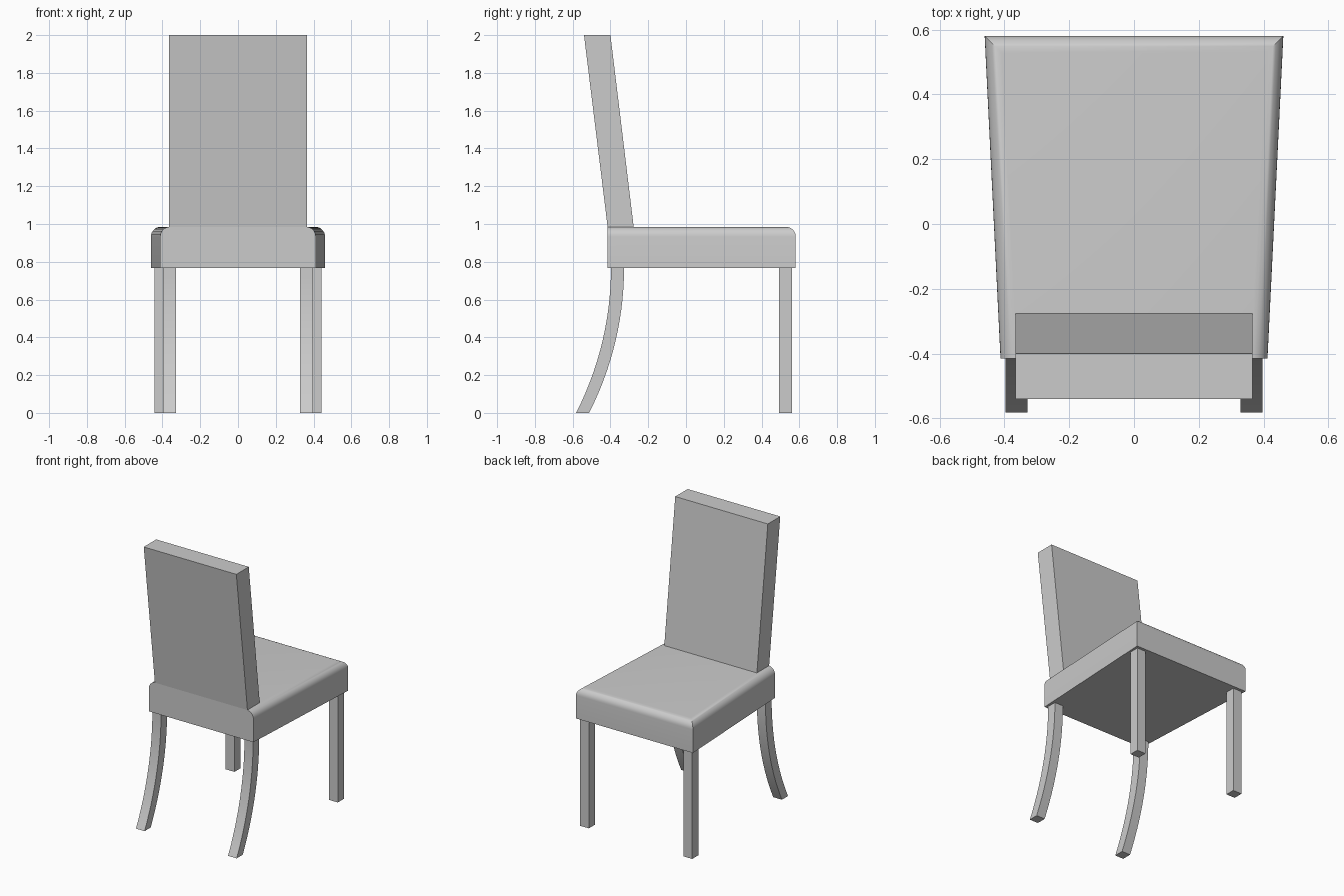
import bpy, bmesh, math

cube = bpy.data.objects.get("Cube")
if cube:
    bpy.data.objects.remove(cube, do_unlink=True)

grey = bpy.data.materials.new("light_grey")
grey.use_nodes = True
grey.diffuse_color = (0.6, 0.6, 0.6, 1)
grey.node_tree.nodes["Principled BSDF"].inputs["Base Color"].default_value = (0.6, 0.6, 0.6, 1)


def loft(name, rings, smooth=False):
    """Skin a stack of four-cornered rings and cap both ends."""
    bm = bmesh.new()
    loops = [[bm.verts.new(p) for p in ring] for ring in rings]
    for a, b in zip(loops, loops[1:]):
        for i in range(4):
            j = (i + 1) % 4
            bm.faces.new((a[i], a[j], b[j], b[i]))
    bm.faces.new(loops[0])
    bm.faces.new(loops[-1])
    bmesh.ops.recalc_face_normals(bm, faces=bm.faces)
    mesh = bpy.data.meshes.new(name)
    bm.to_mesh(mesh)
    bm.free()
    mesh.materials.append(grey)
    obj = bpy.data.objects.new(name, mesh)
    bpy.context.collection.objects.link(obj)
    if smooth:
        bpy.ops.object.select_all(action='DESELECT')
        obj.select_set(True)
        bpy.context.view_layer.objects.active = obj
        bpy.ops.object.shade_smooth_by_angle(angle=math.radians(30))
    return obj


def rect(x0, x1, y0, y1, z):
    return [(x0, y0, z), (x1, y0, z), (x1, y1, z), (x0, y1, z)]


# Seat: tapered cushion, rounded along the sides and the front, square at the back
SEAT_BOTTOM, SEAT_TOP, ROUND = 0.768, 0.985, 0.052


def seat_ring(inset, z):
    back, front = 0.412 - inset, 0.461 - inset
    y0, y1 = -0.415, 0.581 - inset
    return [(-back, y0, z), (back, y0, z), (front, y1, z), (-front, y1, z)]


seat_rings = [seat_ring(0, SEAT_BOTTOM)]
for i in range(9):
    a = math.pi / 2 * i / 8
    seat_rings.append(seat_ring(ROUND * (1 - math.cos(a)),
                                SEAT_TOP - ROUND * (1 - math.sin(a))))
loft("seat", seat_rings, smooth=True)

# Backrest: leaning slab
loft("backrest", [rect(-0.365, 0.365, -0.415, -0.277, SEAT_TOP),
                  rect(-0.365, 0.365, -0.54, -0.4, 2.0)])

# Legs: straight ones under the open end, swept ones under the backrest
STEPS, SWEEP = 14, 0.185
radius = (SEAT_BOTTOM ** 2 + SWEEP ** 2) / (2 * SWEEP)
for side, label in ((1, "left"), (-1, "right")):
    x0, x1 = sorted((side * 0.373, side * 0.442))
    loft(label + "_straight_leg", [rect(x0, x1, 0.493, 0.561, z) for z in (0, SEAT_BOTTOM)])

    x0, x1 = sorted((side * 0.329, side * 0.397))
    rings = []
    for i in range(STEPS + 1):
        drop = SEAT_BOTTOM * i / STEPS
        y = -0.397 - (radius - math.sqrt(radius ** 2 - drop ** 2))
        rings.append(rect(x0, x1, y, y + 0.069, SEAT_BOTTOM - drop))
    loft(label + "_swept_leg", rings, smooth=True)
